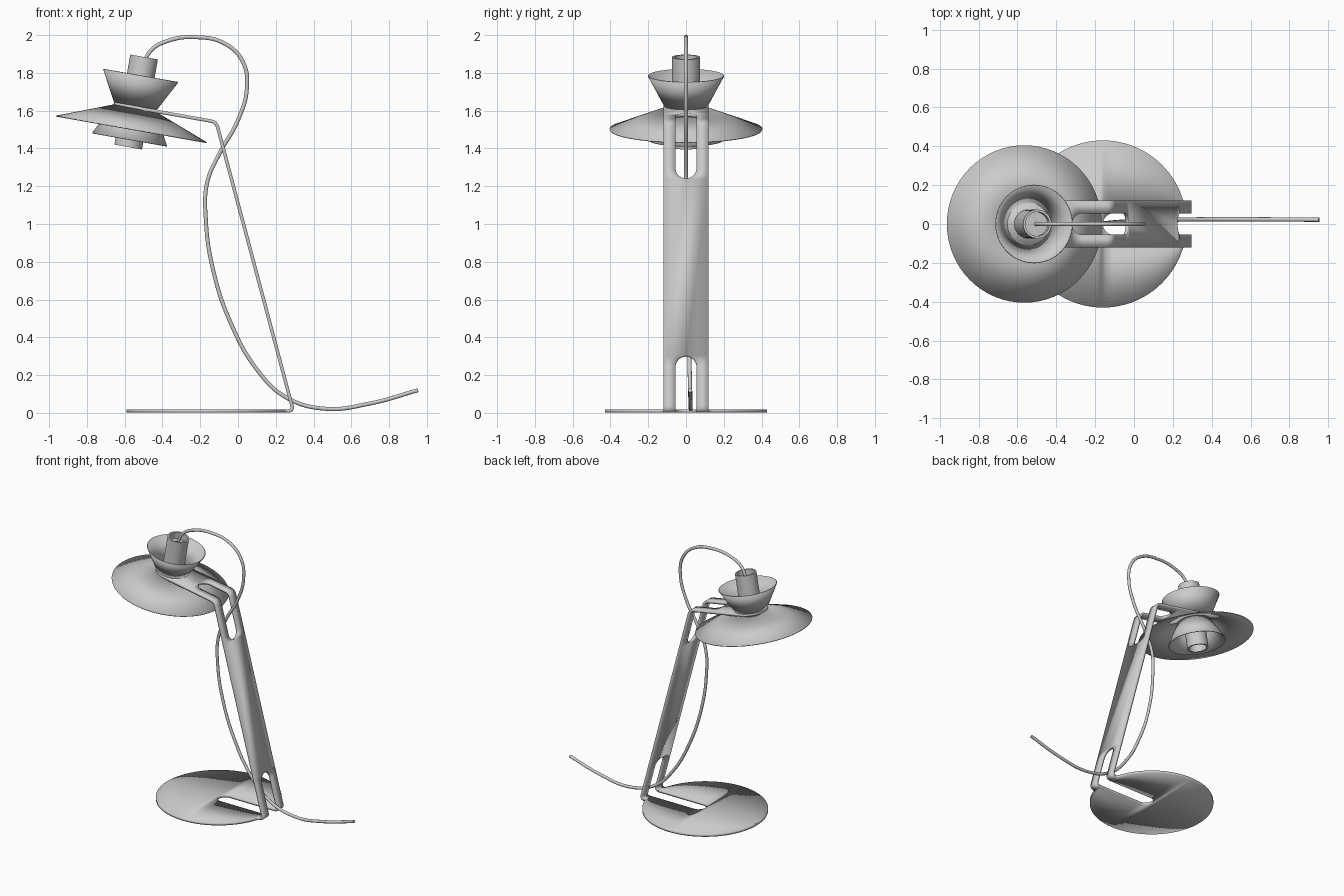
import bpy, bmesh, math
from mathutils import Vector

cube = bpy.data.objects.get("Cube")
if cube:
    bpy.data.objects.remove(cube, do_unlink=True)

grey = bpy.data.materials.new("light_grey_metal")
grey.use_nodes = True
grey.diffuse_color = (0.6, 0.6, 0.6, 1)
grey.node_tree.nodes["Principled BSDF"].inputs["Base Color"].default_value = (0.6, 0.6, 0.6, 1)


def add_object(name, data):
    obj = bpy.data.objects.new(name, data)
    bpy.context.collection.objects.link(obj)
    data.materials.append(grey)
    return obj


def finish(obj, thickness=0):
    if thickness:
        mod = obj.modifiers.new("thickness", "SOLIDIFY")
        mod.thickness, mod.offset, mod.use_even_offset = thickness, 0, True
    bpy.ops.object.select_all(action="DESELECT")
    obj.select_set(True)
    bpy.context.view_layer.objects.active = obj
    bpy.ops.object.shade_smooth_by_angle(angle=math.radians(30))


# Lamp head: turned parts sharing one tilted axis
HEAD, TILT = Vector((-0.565, 0, 1.5)), math.radians(10)


def lathe(name, profile, thickness=0):
    bm = bmesh.new()
    verts = [bm.verts.new((r, 0, z)) for r, z in profile]
    edges = [bm.edges.new(pair) for pair in zip(verts, verts[1:])]
    bmesh.ops.spin(bm, geom=verts + edges, axis=(0, 0, 1), cent=(0, 0, 0),
                   angle=math.tau, steps=64)
    bmesh.ops.remove_doubles(bm, verts=bm.verts, dist=0.0005)
    bmesh.ops.recalc_face_normals(bm, faces=bm.faces)
    mesh = bpy.data.meshes.new(name)
    bm.to_mesh(mesh)
    bm.free()
    obj = add_object(name, mesh)
    obj.location, obj.rotation_euler = HEAD, (0, TILT, 0)
    finish(obj, thickness)


lathe("main_shade", [(0.112, 0.113), (0.404, 0.001)], 0.005)
lathe("upper_cup", [(0.112, 0.125), (0.2, 0.29)], 0.005)
lathe("lower_cup", [(0.112, 0.11), (0.2, -0.055)], 0.005)
lathe("lamp_socket", [(0, 0.34), (0.062, 0.34), (0.062, 0.39), (0.074, 0.39),
                      (0.074, -0.094), (0.062, -0.094), (0.062, -0.03), (0, -0.03)])

# Stand: one slotted sheet, folded from round base through column to arm
corners = [Vector((-0.59, 0, 0.01)), Vector((0.293, 0, 0.01)),
           Vector((-0.115, 0, 1.54)), Vector((-0.658, 0, 1.636))]
path = [corners[0]]
for before, corner, after in zip(corners, corners[1:], corners[2:]):
    a = corner + (before - corner).normalized() * 0.03
    b = corner + (after - corner).normalized() * 0.03
    for i in range(9):
        t = i / 8
        path.append(a * (1 - t) ** 2 + corner * 2 * t * (1 - t) + b * t * t)
path.append(corners[3])
lengths = [0]
for p, q in zip(path, path[1:]):
    lengths.append(lengths[-1] + (q - p).length)
END = lengths[-1]
BASE_R, HALF, SLOT_R = 0.43, 0.12, 0.055
slots = [(0.43, 1.168), (2.14, 2.654)]


def on_path(s):
    for i in range(len(path) - 1):
        if s <= lengths[i + 1] + 1e-6:
            return path[i].lerp(path[i + 1], (s - lengths[i]) / (lengths[i + 1] - lengths[i]))
    return path[-1]


def round_half(r, d):
    return math.sqrt(max(0, r * r - d * d))


def outer(s):
    if s > END - HALF:
        return round_half(HALF, s - END + HALF)
    disc = round_half(BASE_R, s - BASE_R)
    return disc if s < BASE_R else max(HALF, disc)


def inner(s):
    for start, stop in slots:
        if start <= s <= stop:
            gap = max(start + SLOT_R - s, s - stop + SLOT_R, 0)
            return round_half(SLOT_R, gap)
    return 0


# Sample densely around every curved outline
rows = set(lengths)
for i in range(49):
    rows.add(BASE_R * (1 - math.cos(math.pi * i / 48)))
for i in range(13):
    c = 1 - math.cos(math.pi / 2 * i / 12)
    rows.add(END - HALF * c)
    for start, stop in slots:
        rows.update((start + SLOT_R * c, stop - SLOT_R * c))
rows = sorted(rows)
rows = [s for i, s in enumerate(rows) if i == 0 or s - rows[i - 1] > 1e-5]

bm = bmesh.new()
previous = None
for s in rows:
    p, w, h = on_path(s), outer(s), inner(s)
    row = [bm.verts.new((p.x, y, p.z)) for y in (-w, -h, h, w)]
    if previous:
        for k in (0, 2):
            bm.faces.new((previous[k], row[k], row[k + 1], previous[k + 1]))
    previous = row
bmesh.ops.remove_doubles(bm, verts=bm.verts, dist=0.00005)
bmesh.ops.recalc_face_normals(bm, faces=bm.faces)
mesh = bpy.data.meshes.new("folded_stand")
bm.to_mesh(mesh)
bm.free()
finish(add_object("folded_stand", mesh), 0.018)

# Power cord: loops over the head and threads both slots
points = [(-0.503, 1.84), (-0.46, 1.92), (-0.37, 1.97), (-0.22, 1.989), (-0.07, 1.955),
          (0.025, 1.86), (0.047, 1.72), (0, 1.55), (-0.1, 1.37), (-0.163, 1.22),
          (-0.17, 1.02), (-0.13, 0.75), (-0.04, 0.48), (0.1, 0.23), (0.25, 0.085),
          (0.46, 0.022), (0.7, 0.05), (0.953, 0.12)]
curve = bpy.data.curves.new("power_cord", "CURVE")
curve.dimensions = "3D"
curve.bevel_depth, curve.bevel_resolution = 0.011, 3
curve.resolution_u, curve.use_fill_caps = 10, True
spline = curve.splines.new("BEZIER")
spline.bezier_points.add(len(points) - 1)
for knot, (x, z) in zip(spline.bezier_points, points):
    knot.co = (x, 0.025 * max(0, 1 - z) if z < 1 else 0, z)
    knot.handle_left_type = knot.handle_right_type = "AUTO"
add_object("power_cord", curve)
